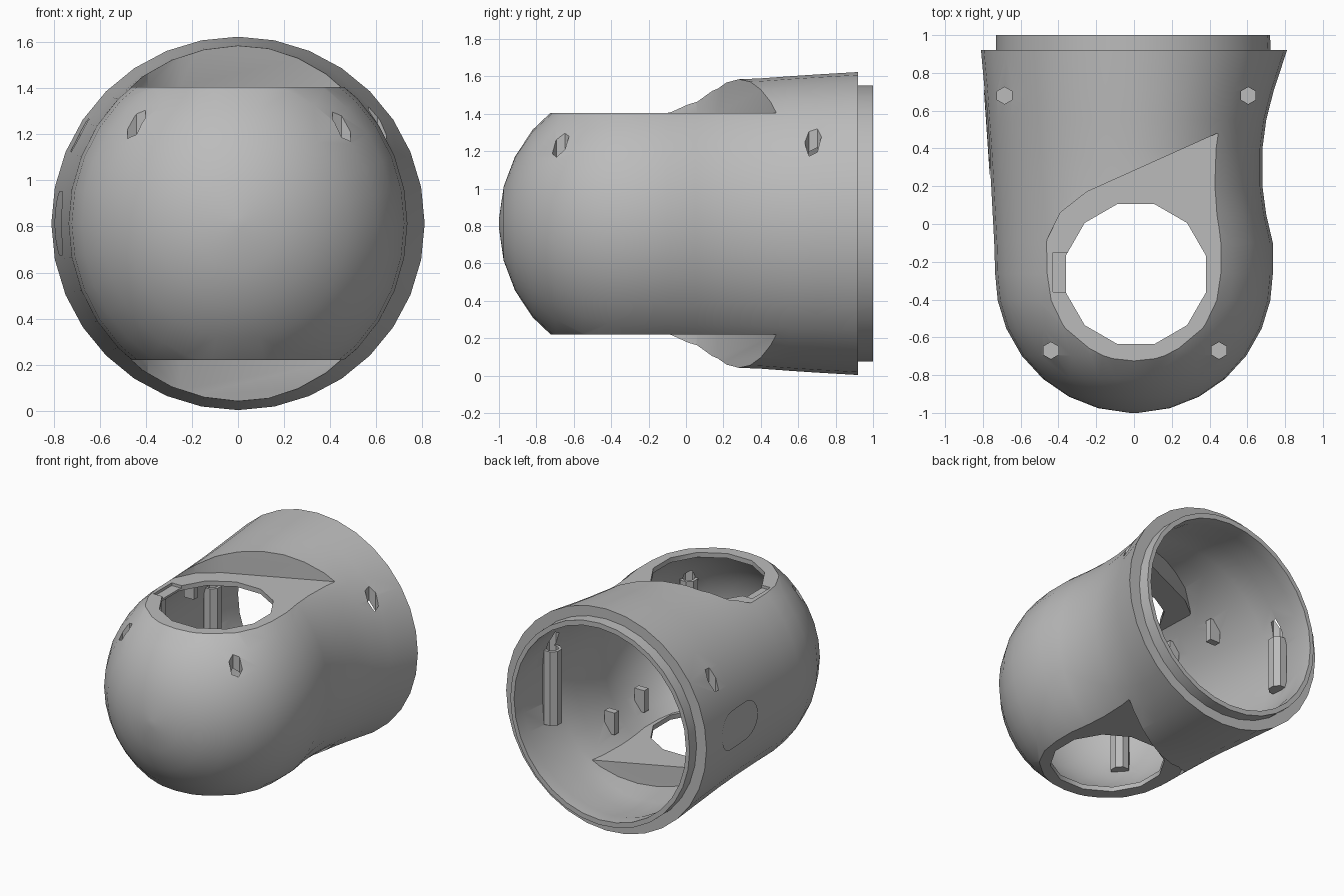
import bpy, bmesh, math

cube = bpy.data.objects.get("Cube")
if cube:
    bpy.data.objects.remove(cube, do_unlink=True)

MID = 0.813        # height of the long axis
BALL_Y = -0.265    # centre of the rounded nose
BALL_R = 0.735
FLAT = 0.592       # height of the flat seats from the axis

grey = bpy.data.materials.new("plain_grey")
grey.use_nodes = True
colour = (0.5, 0.5, 0.5, 1)
grey.diffuse_color = colour
grey.node_tree.nodes["Principled BSDF"].inputs["Base Color"].default_value = colour


def finish(name, bm):
    bmesh.ops.recalc_face_normals(bm, faces=bm.faces)
    mesh = bpy.data.meshes.new(name)
    bm.to_mesh(mesh)
    bm.free()
    mesh.materials.append(grey)
    ob = bpy.data.objects.new(name, mesh)
    bpy.context.collection.objects.link(ob)
    return ob


def loft(name, rings, sides=32):
    """Rings are (y, radius at -x, radius at +x, height radius)."""
    bm = bmesh.new()
    loops = []
    for y, neg, pos, high in rings:
        loop = []
        for i in range(sides):
            a = math.tau * i / sides
            c = math.cos(a)
            loop.append(bm.verts.new((c * (pos if c > 0 else neg), y, MID + high * math.sin(a))))
        loops.append(loop)
    for a, b in zip(loops, loops[1:]):
        for i in range(sides):
            j = (i + 1) % sides
            bm.faces.new((a[i], a[j], b[j], b[i]))
    bm.faces.new(loops[0])
    bm.faces.new(loops[-1])
    return finish(name, bm)


def prism(name, points, low, high):
    """Upright prism from a plan outline."""
    bm = bmesh.new()
    face = bm.faces.new([bm.verts.new((x, y, low)) for x, y in points])
    out = bmesh.ops.extrude_face_region(bm, geom=[face])
    verts = [v for v in out["geom"] if isinstance(v, bmesh.types.BMVert)]
    bmesh.ops.translate(bm, verts=verts, vec=(0, 0, high - low))
    return finish(name, bm)


def circle(x, y, r, n):
    return [(x + r * math.cos(math.tau * (i + 0.5) / n),
             y + r * math.sin(math.tau * (i + 0.5) / n)) for i in range(n)]


def box(x0, x1, y0, y1):
    return [(x0, y0), (x1, y0), (x1, y1), (x0, y1)]


def combine(target, tool, operation):
    mod = target.modifiers.new(operation, "BOOLEAN")
    mod.operation = operation
    mod.solver = "EXACT"
    mod.object = tool
    bpy.context.view_layer.objects.active = target
    bpy.ops.object.modifier_apply(modifier=mod.name)
    bpy.data.objects.remove(tool, do_unlink=True)


# Body stations: rounded nose, then a barrel with a dent on its +x side
BARREL = [(-0.1, 0.74, 0.735, 0.765), (0.05, 0.748, 0.70, 0.766), (0.2, 0.756, 0.68, 0.768),
          (0.4, 0.768, 0.68, 0.776), (0.55, 0.779, 0.70, 0.787), (0.7, 0.79, 0.738, 0.797)]


def body_rings(wall):
    r = BALL_R - wall
    rings = []
    for deg in (2, 15, 28, 41, 54, 67, 79, 90):
        a = math.radians(deg)
        w = r * math.sin(a)
        rings.append((BALL_Y - r * math.cos(a), w, w, w * 1.04))
    return rings + [(y, a - wall, b - wall, c - wall) for y, a, b, c in BARREL]


def cut_pockets(ob, depth, grow):
    """Flat seats above and below, each ending in a slanted back wall."""
    back = [(0.44, 0.48), (-0.25, 0.17), (-0.39, 0.06), (-0.46, -0.08), (-0.49, -0.25)]
    outline = [(1.2, 0.48 + grow)] + [(x - grow / 2, y + grow) for x, y in back]
    outline += [(-0.7, -0.5), (-0.7, -1.2), (1.2, -1.2)]
    combine(ob, prism("pocket", outline, MID + depth, 2.2), "DIFFERENCE")
    combine(ob, prism("pocket", outline, -0.6, MID - depth), "DIFFERENCE")


# Outer shell with its stepped rear lip
shell = loft("housing_shell", body_rings(0) + [(0.92, 0.81, 0.81, 0.81)])
cut_pockets(shell, FLAT, 0)
combine(shell, loft("lip", [(0.8, 0.73, 0.73, 0.737), (1.0, 0.73, 0.72, 0.737)]), "UNION")

# Hollow interior, open at the rear
hollow = loft("hollow", body_rings(0.06) + [(0.9, 0.7, 0.69, 0.7), (1.1, 0.7, 0.69, 0.7)])
cut_pockets(hollow, FLAT - 0.035, 0.04)
combine(shell, hollow, "DIFFERENCE")

# Round opening through both seats, with a small notch at the upper rim
combine(shell, prism("opening", circle(0.01, -0.265, 0.383, 12), -0.5, 2.2), "DIFFERENCE")
combine(shell, prism("notch", box(-0.43, -0.25, -0.36, -0.15), MID + FLAT - 0.02, 2.2), "DIFFERENCE")

# Screw posts inside the wall, with sunk holes from above
POSTS = [(-0.685, 0.68, 0.19), (0.605, 0.68, 0.27), (-0.44, -0.67, 0.31), (0.45, -0.67, 0.31)]
for x, y, half in POSTS:
    combine(shell, prism("post", circle(x, y, 0.065, 8), MID - half, MID + half), "UNION")
for x, y, half in POSTS:
    combine(shell, prism("screw_hole", circle(x, y, 0.045, 6), MID + 0.15, 2.2), "DIFFERENCE")

# Short clip ribs on the inner wall, above and below the axis
for x, y in ((0.42, 0.2), (0.46, -0.2), (-0.56, 0.2), (-0.54, -0.2)):
    for low in (MID - 0.49, MID + 0.33):
        combine(shell, prism("rib", box(x, x + 0.08, y - 0.025, y + 0.025), low, low + 0.16), "UNION")

# Thin rounded side plate that follows the -x flank
bm = bmesh.new()
rows = []
for i in range(17):
    t = -0.23 * math.cos(math.pi * i / 16)
    y = 0.49 + t
    tall = math.sqrt(max(0.0004, 0.14 ** 2 - max(0, abs(t) - 0.09) ** 2))
    wide, high = 0.76 + 0.068 * (y - 0.2), 0.769 + 0.06 * (y - 0.2)
    row = []
    for j in range(9):
        z = tall * (j / 4 - 1)
        row.append(bm.verts.new((-wide * math.sqrt(1 - (z / high) ** 2), y, MID + z)))
    rows.append(row)
for a, b in zip(rows, rows[1:]):
    for j in range(8):
        bm.faces.new((a[j], b[j], b[j + 1], a[j + 1]))
plate = finish("side_plate", bm)

# Smooth curves, crisp rims
for ob in bpy.context.selected_objects:
    ob.select_set(False)
for ob in (plate, shell):
    ob.select_set(True)
bpy.context.view_layer.objects.active = shell
bpy.ops.object.shade_smooth_by_angle(angle=math.radians(30))
